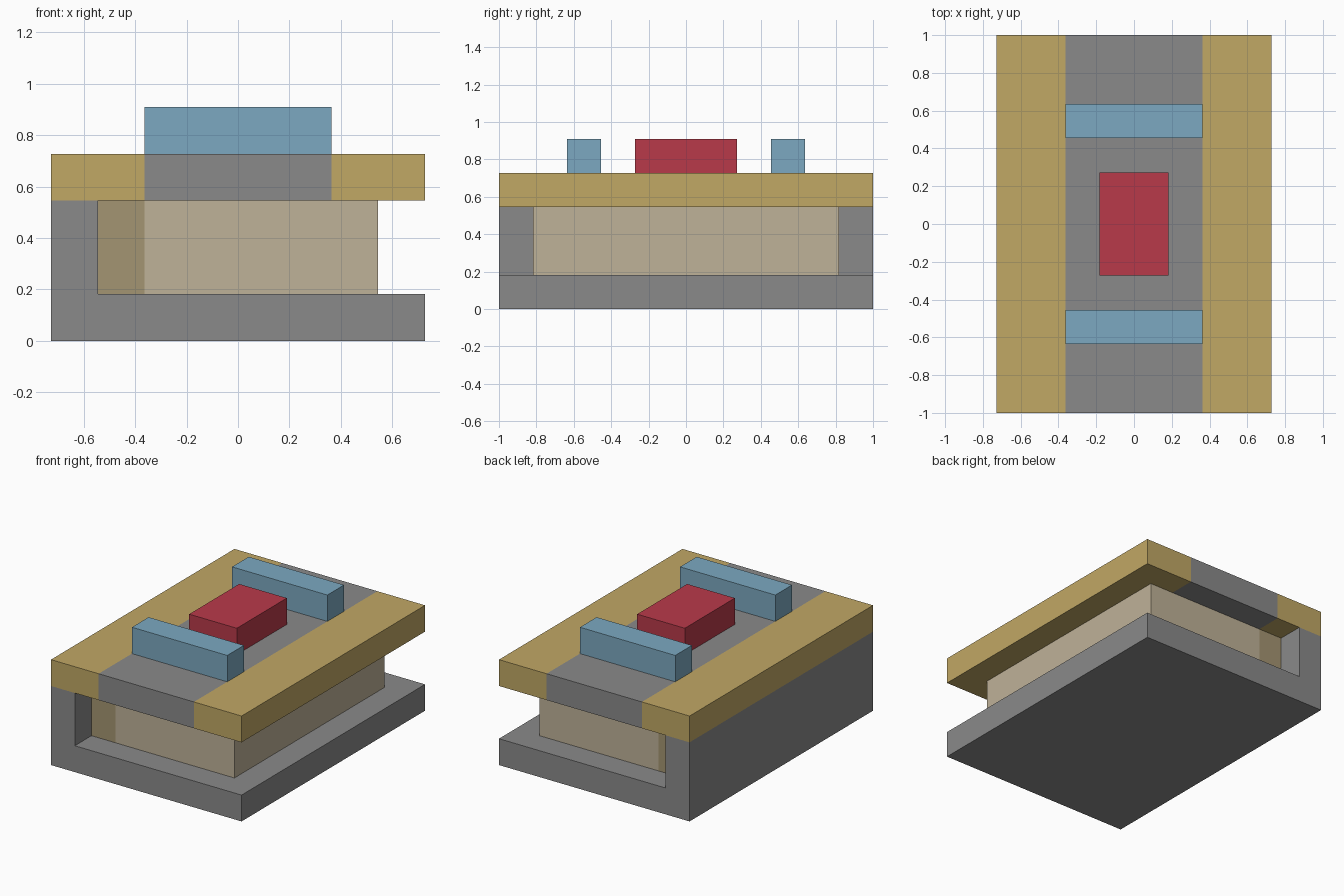
import bpy
import bmesh
from mathutils import Vector

cube = bpy.data.objects.get("Cube")
if cube:
    bpy.data.objects.remove(cube, do_unlink=True)

U = 1 / 11  # grid module: the model is 22 modules long


def material(name, hex_code):
    def linear(c):
        return c / 12.92 if c <= 0.04045 else ((c + 0.055) / 1.055) ** 2.4
    rgb = [linear(v / 255) for v in bytes.fromhex(hex_code)]
    mat = bpy.data.materials.new(name)
    mat.use_nodes = True
    mat.diffuse_color = (*rgb, 1)
    mat.node_tree.nodes["Principled BSDF"].inputs["Base Color"].default_value = (*rgb, 1)
    return mat


grey = material("grey", "8A8A8A")
gold = material("gold", "C1A865")
tan = material("tan", "BFB298")
dark_tan = material("dark tan", "A49572")
blue = material("blue", "7CA9C1")
red = material("red", "B93A4A")


def finish(name, bm, mats):
    bmesh.ops.recalc_face_normals(bm, faces=bm.faces)
    mesh = bpy.data.meshes.new(name)
    bm.to_mesh(mesh)
    bm.free()
    for mat in mats:
        mesh.materials.append(mat)
    obj = bpy.data.objects.new(name, mesh)
    bpy.context.collection.objects.link(obj)
    return obj


def block(name, low, high, mats, cuts=(), rule=None):
    """Box between two corners in modules, cut across x and coloured by rule(x)."""
    low, high = Vector(low) * U, Vector(high) * U
    bm = bmesh.new()
    bmesh.ops.create_cube(bm, size=1)
    for v in bm.verts:
        v.co = (low + high) / 2 + v.co * (high - low)
    for x in cuts:
        bmesh.ops.bisect_plane(bm, geom=bm.verts[:] + bm.edges[:] + bm.faces[:],
                               plane_co=(x * U, 0, 0), plane_no=(1, 0, 0))
    if rule:
        for f in bm.faces:
            f.material_index = rule(f.calc_center_median().x / U)
    return finish(name, bm, mats)


# L-shaped base with a side wall, extruded along the length
bm = bmesh.new()
profile = [(-8, 0), (8, 0), (8, 2), (-6, 2), (-6, 6), (-8, 6)]
face = bm.faces.new([bm.verts.new((x * U, -1, z * U)) for x, z in profile])
ends = bmesh.ops.extrude_face_region(bm, geom=[face])["geom"]
bmesh.ops.translate(bm, vec=(0, 2, 0),
                    verts=[g for g in ends if isinstance(g, bmesh.types.BMVert)])
finish("base_and_side_wall", bm, [grey])

# Inner block with a darker strip beside the wall
block("inner_block", (-6, -9, 2), (6, 9, 6), [tan, dark_tan], [-4],
      lambda x: int(x < -4))

# Top slab with gold bands on both sides
block("top_slab", (-8, -11, 6), (8, 11, 8), [grey, gold], [-4, 4],
      lambda x: int(abs(x) > 4))

# Raised pieces on the slab
for name, y in (("front_bar", -6), ("back_bar", 6)):
    block(name, (-4, y - 1, 8), (4, y + 1, 10), [blue])
block("centre_block", (-2, -3, 8), (2, 3, 10), [red])
